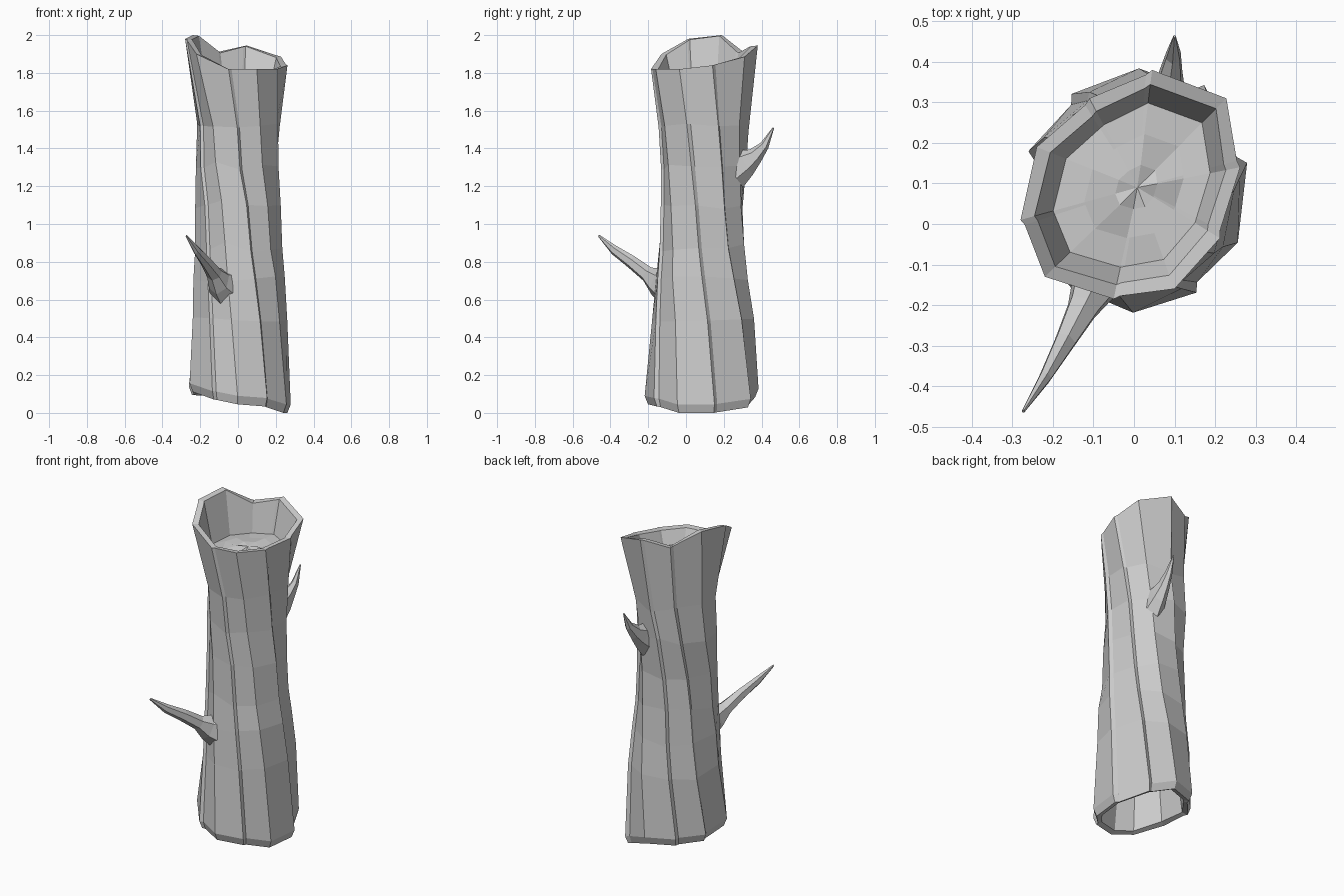
import bpy, bmesh, math, random
from mathutils import Vector

if "Cube" in bpy.data.objects:
    bpy.data.objects.remove(bpy.data.objects["Cube"])

random.seed(4)

# Broken top rim, ten corners counter-clockwise
RIM = [(0.262, 0.14, 1.84), (0.228, 0.31, 1.885), (0.045, 0.38, 1.945), (-0.11, 0.31, 1.91),
       (-0.24, 0.19, 2.0), (-0.28, 0.01, 1.98), (-0.22, -0.13, 1.90), (-0.05, -0.185, 1.82),
       (0.10, -0.16, 1.82), (0.212, -0.035, 1.82)]
RIM = [Vector(p) for p in RIM]
FOLDS = {0, 2, 3, 5, 7, 9}
ANG = [math.atan2(p.y - 0.09, p.x) for p in RIM]


def with_folds(ring, depth):
    """Add a sunken vertex beside some corners to make bark steps."""
    out = []
    for i, p in enumerate(ring):
        out.append(p)
        if i in FOLDS:
            q = p.lerp(ring[(i + 1) % len(ring)], 0.1)
            c = Vector((0.005, 0.09, q.z))
            out.append(q + (c - q).normalized() * depth)
    return out


def inset(ring, amount, dz=0):
    out = []
    for p in ring:
        d = Vector((p.x - 0.005, p.y - 0.09, 0)).normalized()
        out.append(p - d * amount + Vector((0, 0, dz)))
    return out


def ellipse(z, x0, x1, y0, y1, twist):
    """Slightly irregular ten-sided ring, turned by twist degrees, bulging back right low down."""
    out = []
    for a in ANG:
        a += math.radians(twist)
        s = 1.03 + random.uniform(-0.015, 0.015)
        s += 0.09 * max(0, 1 - z / 1.2) * max(0, math.cos(a - math.radians(50))) ** 6
        out.append(Vector(((x0 + x1) / 2 + (x1 - x0) / 2 * s * math.cos(a),
                           (y0 + y1) / 2 + (y1 - y0) / 2 * s * math.sin(a),
                           z + random.uniform(-0.025, 0.025))))
    return out


def scaled(ring, s, z):
    return [Vector((0.01 + (p.x - 0.01) * s, 0.09 + (p.y - 0.09) * s,
                    z + random.uniform(-0.012, 0.012))) for p in ring]


def loft(name, rings):
    """Skin equal rings into a closed, flat-shaded object."""
    bm = bmesh.new()
    vs = [[bm.verts.new(p) for p in r] for r in rings]
    n = len(vs[0])
    for a, b in zip(vs, vs[1:]):
        for i in range(n):
            j = (i + 1) % n
            bm.faces.new((a[i], a[j], b[j], b[i]))
    for r in (vs[0], vs[-1]):
        c = bm.verts.new(sum((v.co for v in r), Vector()) / n)
        for i in range(n):
            bm.faces.new((r[i], r[(i + 1) % n], c))
    bmesh.ops.recalc_face_normals(bm, faces=bm.faces)
    me = bpy.data.meshes.new(name)
    bm.to_mesh(me)
    bm.free()
    ob = bpy.data.objects.new(name, me)
    bpy.context.collection.objects.link(ob)
    return ob


# Uneven foot of the trunk
foot = ellipse(0, -0.265, 0.270, -0.213, 0.370, 44)
for i, p in enumerate(foot):
    p.z = max(0, 0.045 - 0.19 * p.x + 0.12 * max(0, p.y - 0.2)) + (0.018 if i % 3 == 1 else 0)
foot_low = inset(foot, 0.018)
min(foot_low, key=lambda p: p.z).z = 0
foot_in = inset(foot, 0.05, dz=0.01)

# Trunk: bottom hollow, outer bark, rim, top hollow
rim_in = inset(RIM, 0.036, dz=-0.004)
rings = [(scaled(foot_in, 0.4, 0.42), 0), (scaled(foot_in, 0.85, 0.38), 0),
         (foot_in, 0), (foot_low, 0.01), (inset(foot, 0, dz=0.045), 0.016)]
for z, x0, x1, y0, y1, tw in [
        (0.50, -0.242, 0.252, -0.175, 0.350, 36), (0.70, -0.230, 0.238, -0.162, 0.325, 31),
        (0.88, -0.222, 0.226, -0.144, 0.307, 27), (1.10, -0.219, 0.219, -0.134, 0.300, 22),
        (1.31, -0.222, 0.214, -0.128, 0.316, 14), (1.51, -0.214, 0.224, -0.136, 0.324, 8)]:
    rings.append((ellipse(z, x0, x1, y0, y1, tw), 0.012))
rings += [(RIM, 0.005), (rim_in, 0.003), (scaled(rim_in, 0.82, 1.73), 0),
          (scaled(rim_in, 0.52, 1.74), 0), (scaled(rim_in, 0.22, 1.74), 0)]
loft("trunk", [with_folds(r, d) for r, d in rings])


def branch(name, path, sides=6):
    """Tapered stub along (x, y, z, half width, half height) points."""
    pts = [Vector(p[:3]) for p in path]
    out = []
    for k, p in enumerate(path):
        t = (pts[min(k + 1, len(pts) - 1)] - pts[max(k - 1, 0)]).normalized()
        side = t.cross(Vector((0, 0, 1))).normalized()
        up = side.cross(t)
        out.append([pts[k] + side * p[3] * math.cos(a) + up * p[4] * math.sin(a)
                    for a in (2 * math.pi * (i + 0.5) / sides for i in range(sides))])
    return loft(name, out)


# Broken side branches
branch("front_branch", [(-0.06, -0.08, 0.67, 0.10, 0.13), (-0.10, -0.155, 0.695, 0.06, 0.075),
                        (-0.125, -0.205, 0.735, 0.042, 0.042), (-0.17, -0.29, 0.800, 0.028, 0.035),
                        (-0.22, -0.38, 0.862, 0.016, 0.026), (-0.273, -0.462, 0.938, 0.004, 0.006)])
branch("back_branch", [(0.075, 0.25, 1.29, 0.06, 0.11), (0.085, 0.315, 1.325, 0.045, 0.075),
                       (0.09, 0.365, 1.36, 0.032, 0.045), (0.097, 0.415, 1.415, 0.02, 0.025),
                       (0.10, 0.463, 1.51, 0.003, 0.004)])
